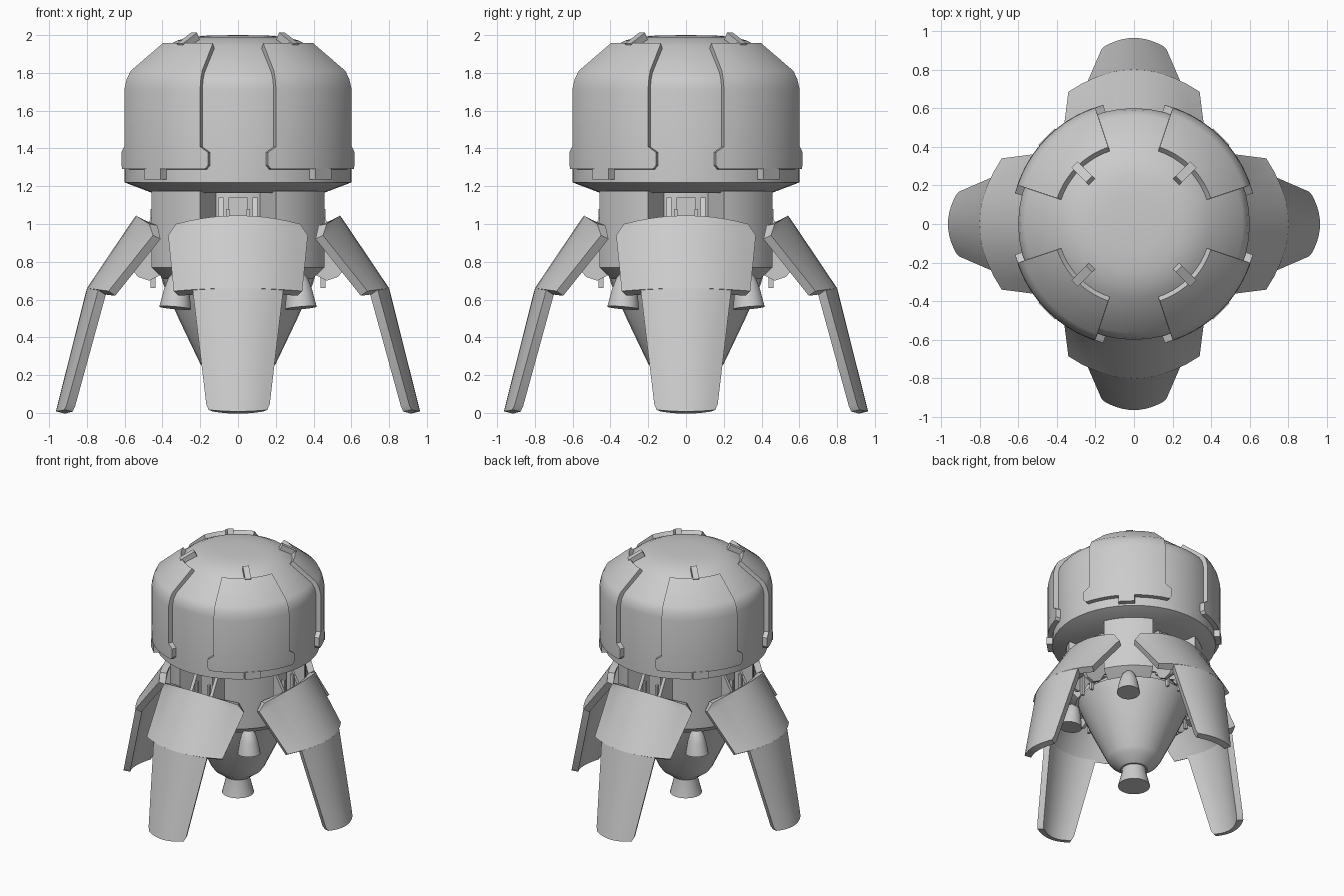
import bpy, bmesh
from math import sin, cos, pi, radians
from mathutils import Matrix, Vector

if "Cube" in bpy.data.objects:
    bpy.data.objects.remove(bpy.data.objects["Cube"])


def finish(name, bm, thick=0.0):
    """Turn a bmesh into an object, optionally thickened inwards, smooth by angle."""
    me = bpy.data.meshes.new(name)
    bm.to_mesh(me)
    bm.free()
    ob = bpy.data.objects.new(name, me)
    bpy.context.collection.objects.link(ob)
    bpy.ops.object.select_all(action='DESELECT')
    ob.select_set(True)
    bpy.context.view_layer.objects.active = ob
    if thick:
        m = ob.modifiers.new("thickness", 'SOLIDIFY')
        m.thickness, m.offset, m.use_even_offset = thick, -1, True
        bpy.ops.object.modifier_apply(modifier=m.name)
    bpy.ops.object.shade_smooth_by_angle(angle=radians(28))
    return ob


def sheet(name, rows, thick):
    """Plate from rows of points running top to bottom."""
    bm = bmesh.new()
    v = [[bm.verts.new(p) for p in row] for row in rows]
    for a, b in zip(v, v[1:]):
        for c in range(len(a) - 1):
            bm.faces.new((a[c], b[c], b[c + 1], a[c + 1]))
    return finish(name, bm, thick)


def lathe(name, profile, n):
    """Revolve (radius, z) points around z."""
    bm = bmesh.new()
    v = [[bm.verts.new((r * cos(2 * pi * i / n), r * sin(2 * pi * i / n), z))
          for i in range(n)] for r, z in profile]
    for a, b in zip(v, v[1:]):
        for i in range(n):
            j = (i + 1) % n
            bm.faces.new((a[i], b[i], b[j], a[j]))
    bmesh.ops.remove_doubles(bm, verts=bm.verts, dist=1e-5)
    bmesh.ops.recalc_face_normals(bm, faces=bm.faces)
    return finish(name, bm)


def arc_sheet(name, rows, thick, n=10):
    """Curved plate centred on +x from rows of (radius, z, half angle)."""
    return sheet(name, [[(r * cos(a), r * sin(a), z)
                         for a in (radians(h) * (2 * i / n - 1) for i in range(n + 1))]
                        for r, z, h in rows], thick)


def leg_sheet(name, rows, n=10):
    """Leg plate from rows of (radius, z, half width, edge dr, edge dz)."""
    ts = [2 * i / n - 1 for i in range(n + 1)]
    return sheet(name, [[(r + dr * t * t, w * t, z + dz * t * t) for t in ts]
                        for r, z, w, dr, dz in rows], 0.05)


def box(name, centre, size, tilt=0.0):
    bm = bmesh.new()
    bmesh.ops.create_cube(bm, size=1, matrix=Matrix.Translation(centre)
                          @ Matrix.Rotation(tilt, 4, 'Y') @ Matrix.Diagonal((*size, 1)))
    return finish(name, bm)


def side_plate(name, outline, y, t):
    """Flat (x, z) outline extruded along y."""
    bm = bmesh.new()
    f = bm.faces.new([bm.verts.new((x, y - t / 2, z)) for x, z in outline])
    g = bmesh.ops.extrude_face_region(bm, geom=[f])
    bmesh.ops.translate(bm, vec=(0, t, 0),
                        verts=[e for e in g['geom'] if isinstance(e, bmesh.types.BMVert)])
    bmesh.ops.recalc_face_normals(bm, faces=bm.faces)
    return finish(name, bm)


def four(ob, start=0):
    """Repeat a part four times around z."""
    base = ob.name
    for i in range(4):
        o = ob if i == 0 else ob.copy()
        if i:
            bpy.context.collection.objects.link(o)
        o.name = f"{base}_{i + 1}"
        o.rotation_euler.z = radians(start + 90 * i)


# Domed head
lathe("head", [(0, 2.0), (0.15, 1.998), (0.25, 1.99), (0.32, 1.972), (0.385, 1.94),
               (0.565, 1.8), (0.59, 1.76), (0.6, 1.71), (0.6, 1.22), (0.45, 1.163), (0, 1.163)], 48)

# Armour panels with their top and bottom clips, on the diagonals
four(arc_sheet("head_panel", [(0.42, 1.957, 26.5), (0.6, 1.81, 26.5), (0.622, 1.765, 26.5),
                              (0.635, 1.71, 26.5), (0.635, 1.41, 26.5), (0.637, 1.38, 30.5),
                              (0.637, 1.31, 30.5), (0.637, 1.29, 29)], 0.045), 45)
four(box("top_clip", (0.37, 0, 1.962), (0.12, 0.045, 0.05), 0.5), 45)
four(box("bottom_clip", (0.61, 0, 1.265), (0.06, 0.12, 0.06)), 45)

# Neck core and its four outer blocks, leaving a bay behind each leg
lathe("neck_core", [(0, 1.17), (0.31, 1.17), (0.31, 0.7), (0, 0.7)], 32)
four(arc_sheet("neck_block", [(0.5, 1.175, 21.4), (0.5, 0.77, 21.4), (0.43, 0.71, 21.4)], 0.19), 45)

# Tapered lower hull and main nozzle
lathe("lower_hull", [(0, 0.73), (0.41, 0.73), (0.395, 0.68), (0.31, 0.49), (0.2, 0.26),
                     (0.175, 0.225), (0.1, 0.17), (0, 0.17)], 32)
lathe("main_nozzle", [(0, 0.2), (0.085, 0.2), (0.09, 0.14), (0.118, 0.03), (0, 0.03)], 24)

# Small thrusters between the legs, leaning outwards
thruster = lathe("thruster", [(0, 0.1), (0.03, 0.095), (0.05, 0.07), (0.068, 0.01),
                              (0.085, -0.085), (0, -0.085)], 20)
thruster.data.transform(Matrix.Translation((0.46, 0, 0.64)) @ Matrix.Rotation(-0.12, 4, 'Y'))
four(thruster, 45)

# Legs: wide upper shield and narrow lower shin
four(leg_sheet("leg_upper", [(0.54, 1.045, 0.33, -0.07, -0.045), (0.575, 0.995, 0.37, -0.125, -0.055),
                             (0.8, 0.66, 0.34, -0.115, -0.015)]))
four(leg_sheet("leg_lower", [(0.8, 0.66, 0.24, -0.06, -0.01), (0.956, 0.04, 0.168, -0.05, 0.005),
                             (0.964, 0.008, 0.155, -0.045, 0.008)]))

# Hinge brackets joining each leg to the neck
bracket = [(0.29, 1.14), (0.4, 1.14), (0.5, 0.96), (0.6, 0.88), (0.57, 0.77), (0.53, 0.72),
           (0.47, 0.7), (0.41, 0.73), (0.37, 0.8), (0.29, 0.84)]
for side, y in (("left", -0.09), ("right", 0.09)):
    four(side_plate(f"hinge_bracket_{side}", bracket, y, 0.025))
    four(box(f"hinge_rod_{side}", (0.45, y * 0.6, 0.87), (0.025, 0.02, 0.42)))
four(box("hinge_block", (0.34, 0, 0.98), (0.12, 0.1, 0.32)))
four(box("hinge_pin", (0.5, 0, 0.82), (0.05, 0.22, 0.05)))
